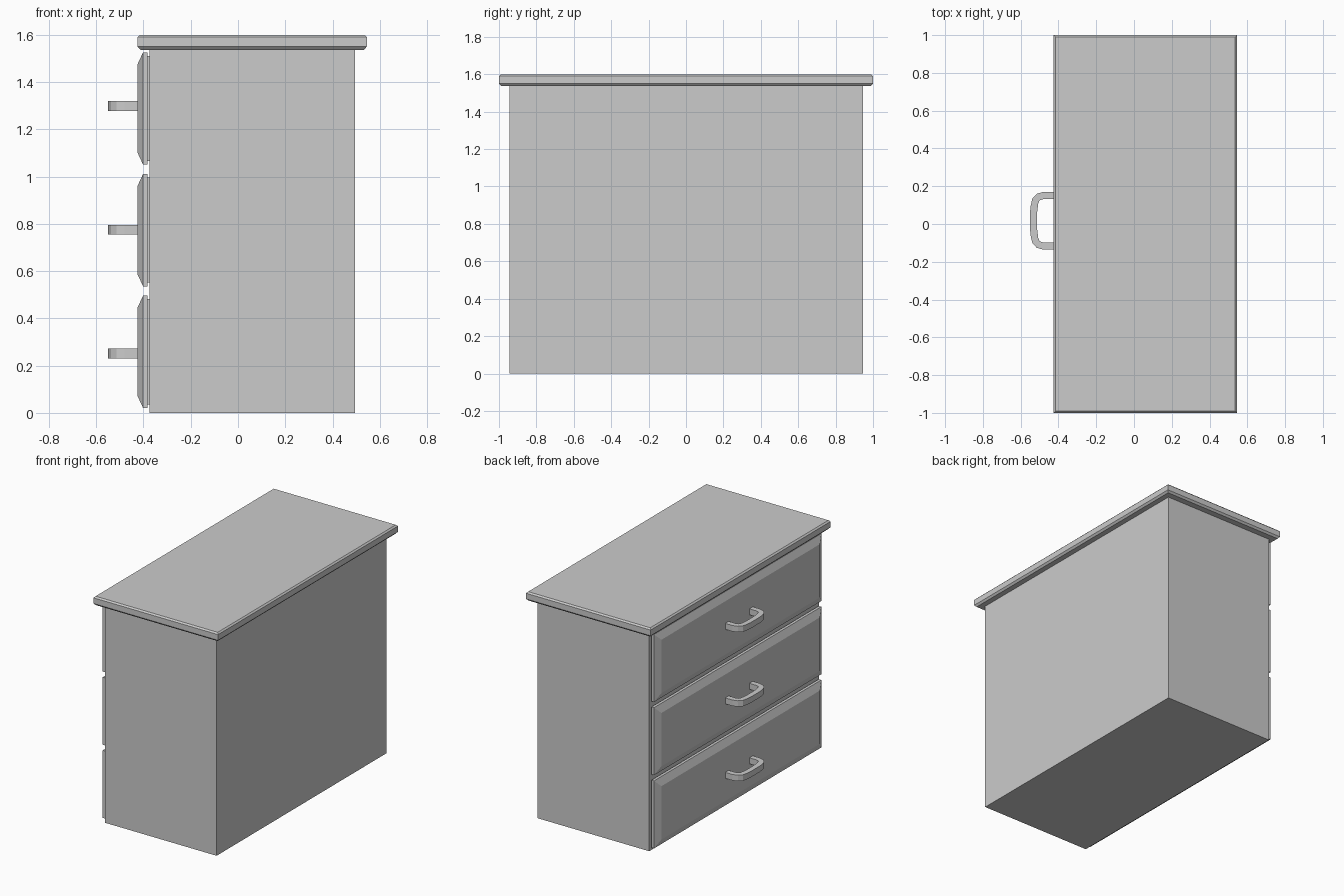
import bpy, bmesh
from mathutils import Vector

if "Cube" in bpy.data.objects:
    bpy.data.objects.remove(bpy.data.objects["Cube"])


def add_object(name, bm):
    bmesh.ops.recalc_face_normals(bm, faces=bm.faces)
    mesh = bpy.data.meshes.new(name)
    bm.to_mesh(mesh)
    bm.free()
    obj = bpy.data.objects.new(name, mesh)
    bpy.context.collection.objects.link(obj)
    return obj


def loft(name, rings, close=False):
    """Join equal-length point rings with quads; cap the ends unless close."""
    bm = bmesh.new()
    loops = [[bm.verts.new(p) for p in ring] for ring in rings]
    pairs = list(zip(loops, loops[1:]))
    for a, b in pairs:
        for i in range(len(a)):
            j = (i + 1) % len(a)
            bm.faces.new((a[i], a[j], b[j], b[i]))
    bm.faces.new(loops[0])
    bm.faces.new(loops[-1])
    return add_object(name, bm)


def rect_z(x0, x1, y, z):
    return [(x0, -y, z), (x1, -y, z), (x1, y, z), (x0, y, z)]


def rect_x(x, y, z0, z1):
    return [(x, -y, z0), (x, y, z0), (x, y, z1), (x, -y, z1)]


# Cabinet carcass
loft("cabinet_body", [rect_z(-0.375, 0.495, 0.945, 0),
                      rect_z(-0.375, 0.495, 0.945, 1.54)])

# Overhanging top with chamfered edges
X0, X1 = -0.425, 0.545
top_profile = [(0.012, 1.537), (0.0, 1.55), (0.0, 1.59), (0.01, 1.60)]
loft("cabinet_top", [rect_z(X0 + d, X1 - d, 1 - d, z) for d, z in top_profile])

# Half of the handle outline (x, offset from handle centre), outer and inner
outer = [(-0.42, 0.153), (-0.48, 0.153), (-0.515, 0.143), (-0.538, 0.118),
         (-0.547, 0.08), (-0.55, 0.05)]
inner = [(-0.42, 0.115), (-0.48, 0.115), (-0.50, 0.108), (-0.507, 0.09),
         (-0.511, 0.06), (-0.513, 0.04)]
HANDLE_Y, HALF_H = 0.017, 0.021


def handle(name, zc):
    half = list(zip(outer, inner))
    rings = []
    for side, part in ((1, half), (-1, half[::-1])):
        for (ox, oy), (ix, iy) in part:
            yo, yi = HANDLE_Y + side * oy, HANDLE_Y + side * iy
            rings.append([(ox, yo, zc - HALF_H), (ix, yi, zc - HALF_H),
                          (ix, yi, zc + HALF_H), (ox, yo, zc + HALF_H)])
    return loft(name, rings)


# Three drawers: recessed backing, slab with raised panel, pull handle
for i, label in enumerate(("bottom", "middle", "top")):
    z0 = 0.021 + i * 0.515
    z1 = z0 + 0.475
    loft(label + "_drawer_backing", [rect_x(-0.37, 0.915, z0 + 0.015, z1 - 0.015),
                                     rect_x(-0.383, 0.915, z0 + 0.015, z1 - 0.015)])
    loft(label + "_drawer_front", [rect_x(-0.382, 0.93, z0, z1),
                                   rect_x(-0.402, 0.93, z0, z1),
                                   rect_x(-0.425, 0.88, z0 + 0.05, z1 - 0.05)])
    handle(label + "_drawer_handle", 0.251 + i * 0.524)
